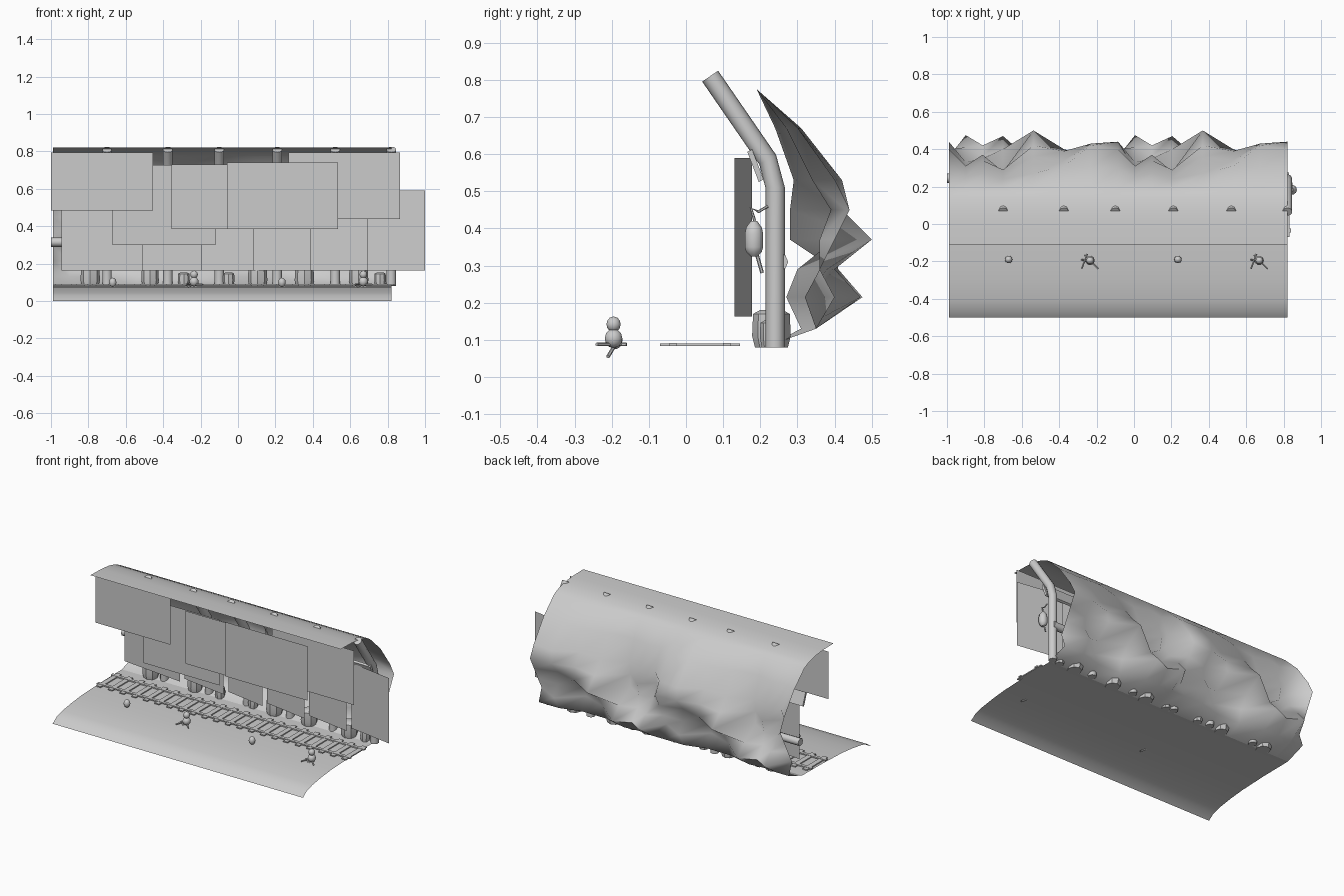
import bpy, math
from mathutils import Vector

if "Cube" in bpy.data.objects:
    bpy.data.objects.remove(bpy.data.objects["Cube"])

X0, X1, TILE = -0.99, 0.82, 0.905


def make(name, verts, faces, smooth=None):
    me = bpy.data.meshes.new(name)
    me.from_pydata(verts, [], faces)
    me.update()
    ob = bpy.data.objects.new(name, me)
    bpy.context.collection.objects.link(ob)
    if smooth:
        bpy.ops.object.select_all(action='DESELECT')
        bpy.context.view_layer.objects.active = ob
        ob.select_set(True)
        bpy.ops.object.shade_smooth_by_angle(angle=math.radians(smooth))
    return ob


def grid_faces(n, m):
    return [(i * m + j, i * m + j + 1, (i + 1) * m + j + 1, (i + 1) * m + j)
            for i in range(n - 1) for j in range(m - 1)]


def tube(name, path, r, sides=10):
    """Capped tube along a polyline."""
    pts = [Vector(p) for p in path]
    verts = []
    for i, p in enumerate(pts):
        d = (pts[min(i + 1, len(pts) - 1)] - pts[max(i - 1, 0)]).normalized()
        u = d.cross(Vector((0, 1, 0)) if abs(d.x) > 0.9 else Vector((1, 0, 0))).normalized()
        w = d.cross(u)
        for k in range(sides):
            a = 2 * math.pi * k / sides
            verts.append(p + r * (math.cos(a) * u + math.sin(a) * w))
    faces = []
    for i in range(len(pts) - 1):
        for k in range(sides):
            a, b = i * sides + k, i * sides + (k + 1) % sides
            faces.append((a, b, b + sides, a + sides))
    faces.append(tuple(reversed(range(sides))))
    faces.append(tuple(range(len(verts) - sides, len(verts))))
    return make(name, verts, faces, 50)


def lathe(name, centre, profile, sides=10):
    """Turned shape from (radius, height) points."""
    c = Vector(centre)
    m = len(profile)
    verts = [c + Vector((r * math.cos(2 * math.pi * k / sides),
                         r * math.sin(2 * math.pi * k / sides), h))
             for k in range(sides) for r, h in profile]
    faces = []
    for k in range(sides):
        n = (k + 1) % sides
        for j in range(m - 1):
            faces.append((k * m + j, n * m + j, n * m + j + 1, k * m + j + 1))
    faces.append(tuple(k * m for k in reversed(range(sides))))
    faces.append(tuple(k * m + m - 1 for k in range(sides)))
    return make(name, verts, faces, 40)


def prism(name, x0, x1, section):
    """Bar along x with a (y, z) cross-section."""
    n = len(section)
    v = [(x, y, z) for x in (x0, x1) for y, z in section]
    faces = [(i, (i + 1) % n, (i + 1) % n + n, i + n) for i in range(n)]
    return make(name, v, faces + [tuple(reversed(range(n))), tuple(range(n, 2 * n))])


def box(name, x0, x1, y0, y1, z0, z1):
    return prism(name, x0, x1, [(y0, z0), (y1, z0), (y1, z1), (y0, z1)])


# cave floor sheet, falling away at the front
floor = [(-.5, 0), (-.46, .03), (-.40, .047), (-.30, .062), (-.2, .072), (0, .08), (.215, .082)]
make("cave_floor", [(x, y, z) for x in (X0, X1) for y, z in floor], grid_faces(2, len(floor)), 60)

# roof curving into a lumpy rock wall that meets the floor, the same tile twice
roof = [(-.11, .822), (0, .82), (.08, .812), (.14, .797)]
cols = [0, .1, .2, .32, .5, .68, .84]
rock = [
    (.775, [.19] * 7),
    (.67, [.30, .25, .27, .24, .27, .31, .30]),
    (.53, [.40, .31, .34, .29, .36, .34, .42]),
    (.45, [.44, .29, .37, .28, .42, .39, .43]),
    (.37, [.40, .33, .35, .28, .50, .40, .36]),
    (.29, [.36, .41, .36, .40, .38, .30, .36]),
    (.215, [.32, .475, .42, .47, .33, .27, .40]),
    (.13, [.35, .35, .34, .35, .31, .31, .35]),
    (.082, [.215] * 7)]
verts = []
for i in range(2 * len(cols) + 1):
    t, c = divmod(i, len(cols))
    x = X0 + TILE * (t + cols[c])
    verts += [(x, y, z) for y, z in roof] + [(x, r[c], z) for z, r in rock]
make("roof_and_rock_wall", verts, grid_faces(2 * len(cols) + 1, len(roof) + len(rock)), 80)

# bent roof posts
for x in (-.70, -.375, -.10, .21, .52, .82):
    tube("post", [(x, .24, .08), (x, .24, .51), (x, .22, .585), (x, .065, .81)], .026, 10)

# log and tilted plank running along the wall
tube("lower_log", [(-1, .245, .315), (X1 + .01, .25, .31)], .025, 8)
prism("upper_plank", -.99, X1 + .02, [(.196, .525), (.209, .532), (.178, .613), (.165, .606)])

# stones at the foot of the posts
for x, s in ((-.79, 1), (-.47, .9), (-.29, .6), (-.05, .6), (.105, 1), (.355, 1), (.645, 1), (.76, .6)):
    r = .052 * s
    lathe("stone", (x, .23, .08), [(r * .85, 0), (r, .03), (r * .95, .06 * s + .03), (r * .6, .07 * s + .03)], 8)

# track: ties under two rails
for y in (-.035, .11):
    box("rail", X0, .84, y - .01, y + .01, .084, .092)
for i in range(22):
    x = -.96 + i * .0845
    box("tie", x - .016, x + .016, -.07, .145, .083, .09)

# upper picture panels, layered in front
for x0, x1, z0, z1, y in ((-1, -.455, .485, .795, -.045), (-.67, -.12, .30, .728, -.02),
                          (-.355, .2, .385, .73, -.035), (-.06, .535, .385, .74, -.045),
                          (.27, .865, .44, .795, -.035)):
    make("upper_panel", [(x0, y, z0), (x1, y, z0), (x1, y, z1), (x0, y, z1)], [(0, 1, 2, 3)])

# lower panels, each turned a little like shingles
edges = [-.945, -.51, -.195, .085, .39, .695, 1.0]
for a, b in zip(edges, edges[1:]):
    make("lower_panel", [(a, .178, .163), (b, .13, .163), (b, .13, .59), (a, .178, .59)], [(0, 1, 2, 3)])

# lanterns hung from hooks on the posts
for x in (.845, .845 - TILE):
    lathe("lantern", (x, .183, .325), [(.01, 0), (.022, .012), (.026, .025), (.026, .06),
                                       (.022, .078), (.009, .095)], 10)
    tube("lantern_hook", [(x, .22, .46), (x, .195, .445), (x, .175, .455), (x, .185, .42)], .004, 6)
    tube("lantern_stick", [(x, .185, .35), (x, .205, .28)], .005, 6)

# small buds on the floor
ball = [(math.sin(a) * .9 + .02, -math.cos(a)) for a in [math.pi * k / 6 for k in range(7)]]


def bud(name, x, y, z, r, h):
    lathe(name, (x, y, z), [(p * r, q * h) for p, q in ball], 10)


for x in (-.67, .235):
    bud("bud", x, -.19, .1, .022, .025)

# stacked buds with crossed sticks
for x in (-.235, .67):
    bud("lower_bud", x, -.195, .104, .027, .026)
    bud("upper_bud", x, -.195, .142, .022, .021)
    tube("stick", [(x - .045, -.24, .088), (x - .015, -.16, .088)], .005, 6)
    tube("stick", [(x - .03, -.165, .088), (x + .045, -.24, .088)], .005, 6)
    tube("stick", [(x - .045, -.19, .088), (x + .01, -.21, .055)], .005, 6)
